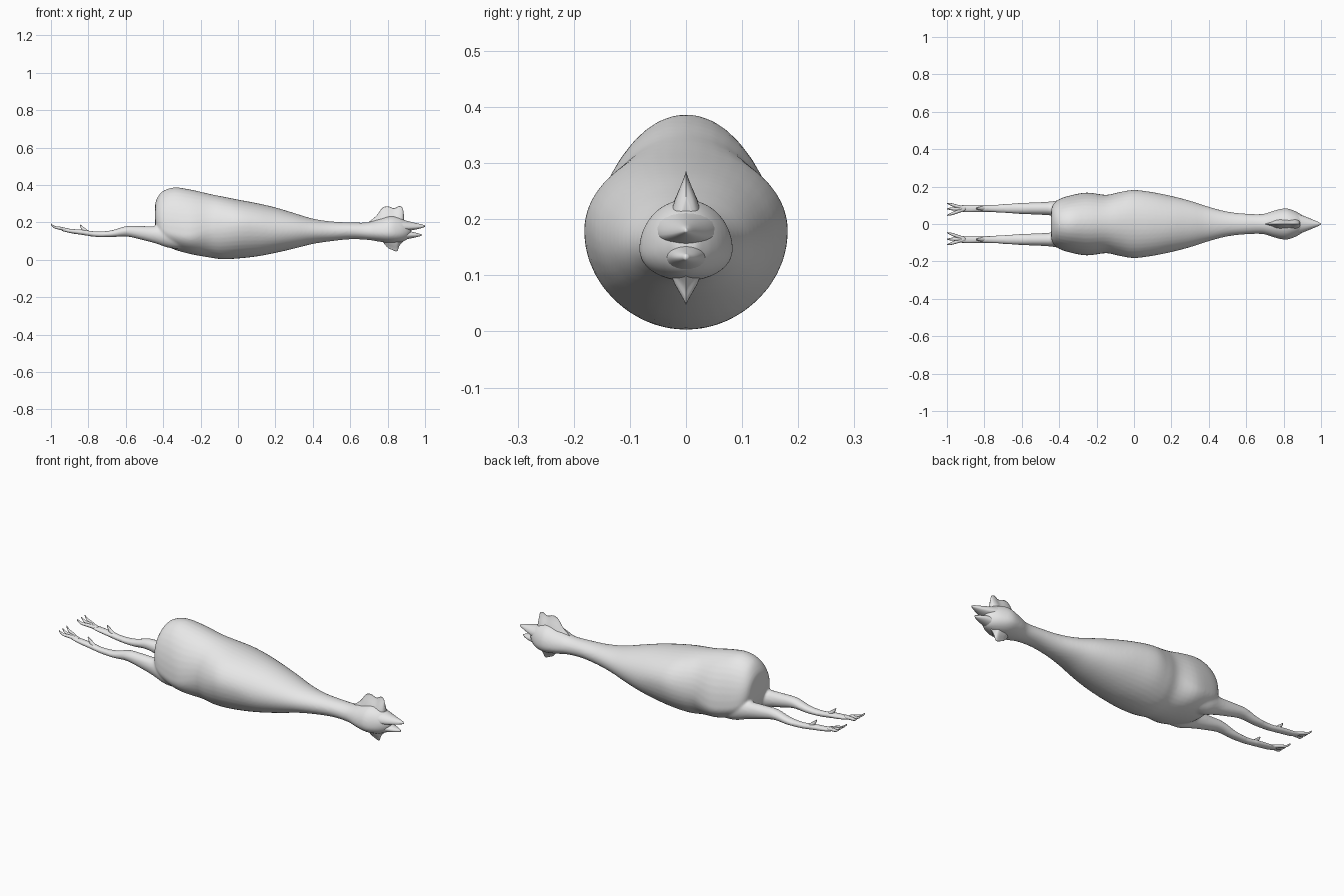
import bpy
import bmesh
from math import sin, cos, pi, copysign

default_cube = bpy.data.objects.get("Cube")
if default_cube:
    bpy.data.objects.remove(default_cube)

# One plain rubber colour for everything
rubber = bpy.data.materials.new("light_grey_rubber")
rubber.use_nodes = True
rubber.diffuse_color = (0.8, 0.8, 0.8, 1)
shader = rubber.node_tree.nodes["Principled BSDF"]
shader.inputs["Base Color"].default_value = rubber.diffuse_color


def catmull(a, b, c, d, t):
    """Smooth value between b and c."""
    return b + 0.5 * t * (c - a + t * (2 * a - 5 * b + 4 * c - d + t * (3 * (b - c) + d - a)))


def smooth_sections(keys, steps):
    """Fill in extra cross-sections between the key ones."""
    padded = [keys[0]] + list(keys) + [keys[-1]]
    result = []
    for i in range(len(keys) - 1):
        for step in range(steps):
            window = padded[i:i + 4]
            result.append([catmull(*values, step / steps) for values in zip(*window)])
    result.append(list(keys[-1]))
    return result


def loft(name, keys, middle=0.5, y=0.0, spread=0.0, pinch=1, sides=24, steps=4):
    """Skin egg-shaped sections along x.

    Each key is (x, top, bottom, half width) and may end with the height
    fraction of its widest point; otherwise the shared middle is used.
    """
    keys = [tuple(key) if len(key) == 5 else (*key, middle) for key in keys]
    bm = bmesh.new()
    rings = []
    for x, top, bottom, width, fraction in smooth_sections(keys, steps):
        centre_z = bottom + fraction * (top - bottom)
        centre_y = y + spread * abs(x - keys[0][0])
        ring = []
        for i in range(sides):
            angle = 2 * pi * i / sides
            across, up = cos(angle), sin(angle)
            reach = top - centre_z if up > 0 else centre_z - bottom
            offset = width * copysign(abs(across) ** pinch, across)
            ring.append(bm.verts.new((x, centre_y + offset, centre_z + reach * up)))
        rings.append(ring)
    for first, second in zip(rings, rings[1:]):
        for i in range(sides):
            j = (i + 1) % sides
            bm.faces.new((first[i], first[j], second[j], second[i]))
    bm.faces.new(rings[0])
    bm.faces.new(rings[-1])
    bmesh.ops.recalc_face_normals(bm, faces=bm.faces)
    for face in bm.faces:
        face.smooth = True
    mesh = bpy.data.meshes.new(name)
    bm.to_mesh(mesh)
    bm.free()
    mesh.materials.append(rubber)
    part = bpy.data.objects.new(name, mesh)
    bpy.context.collection.objects.link(part)
    return part


# Plump body tapering through the neck into the head
body = loft("body", [
    (-.444, .28, .2, .05, .4),
    (-.437, .32, .15, .095, .35),
    (-.405, .365, .09, .13, .27),
    (-.34, .387, .055, .153, .26),
    (-.25, .375, .03, .168, .3),
    (-.15, .352, .012, .156, .45),
    (-.08, .338, .003, .17, .5),
    (0, .322, .007, .182, .55),
    (.1, .303, .018, .17, .55),
    (.2, .28, .037, .15, .5),
    (.3, .25, .06, .124, .5),
    (.4, .22, .085, .092, .5),
    (.5, .205, .1, .066, .5),
    (.6, .2, .11, .055, .5),
    (.69, .2, .107, .054, .45),
    (.75, .217, .098, .072, .4),
    (.81, .235, .09, .084, .38),
    (.86, .228, .093, .07, .38),
    (.9, .207, .106, .046, .45),
    (.925, .18, .135, .02, .5),
], sides=40)

# Legs, toes and back spurs on both sides
legs = []
for side, label in ((1, "left"), (-1, "right")):
    legs.append(loft(label + "_leg", [
        (-.26, .17, .06, .05),
        (-.36, .19, .062, .052),
        (-.44, .18, .087, .038),
        (-.52, .181, .108, .033),
        (-.6, .18, .125, .03),
        (-.68, .157, .12, .025),
        (-.76, .152, .122, .02),
        (-.83, .161, .132, .021),
        (-.9, .166, .143, .021),
        (-.945, .172, .155, .019),
    ], y=side * .083))
    loft(label + "_spur", [
        (-.795, .152, .13, .012),
        (-.825, .175, .145, .009),
        (-.845, .19, .178, .003),
    ], y=side * .083, sides=12)
    for toe, spread in (("outer", .3), ("middle", 0), ("inner", -.35)):
        loft(label + "_" + toe + "_toe", [
            (-.9, .166, .148, .009),
            (-.95, .177, .16, .009),
            (-.98, .181, .168, .007),
            (-1, .195, .185, .002),
        ], y=side * .081, spread=side * spread, sides=12)

# Fuse the legs into the body as one soft skin
bpy.ops.object.select_all(action="DESELECT")
for part in [body] + legs:
    part.select_set(True)
bpy.context.view_layer.objects.active = body
bpy.ops.object.join()
body.name = "body_and_legs"
remesh = body.modifiers.new("fused_skin", "REMESH")
remesh.mode = "VOXEL"
remesh.voxel_size = 0.007
remesh.use_smooth_shade = True
relax = body.modifiers.new("soft_joins", "SMOOTH")
relax.iterations = 5

# Open beak
loft("upper_beak", [
    (.85, .225, .15, .062),
    (.9, .209, .153, .046),
    (.95, .197, .162, .026),
    (.985, .189, .171, .011),
    (1, .183, .177, .002),
], middle=.35)
loft("lower_beak", [
    (.85, .155, .1, .05),
    (.9, .156, .11, .036),
    (.95, .145, .12, .021),
    (.98, .137, .128, .003),
])

# Lobed comb and hanging wattle, flared where they meet the head
loft("comb", [
    (.7, .203, .17, .01),
    (.74, .236, .17, .024),
    (.77, .276, .17, .03),
    (.8, .286, .17, .032),
    (.835, .276, .17, .032),
    (.862, .288, .17, .03),
    (.88, .277, .19, .02),
    (.887, .24, .2, .01),
], middle=.1, pinch=3)
loft("wattle", [
    (.775, .13, .095, .02),
    (.797, .13, .068, .03),
    (.82, .13, .055, .032),
    (.85, .13, .046, .03),
    (.863, .13, .075, .028),
    (.885, .13, .1, .02),
], middle=.9, pinch=3)
